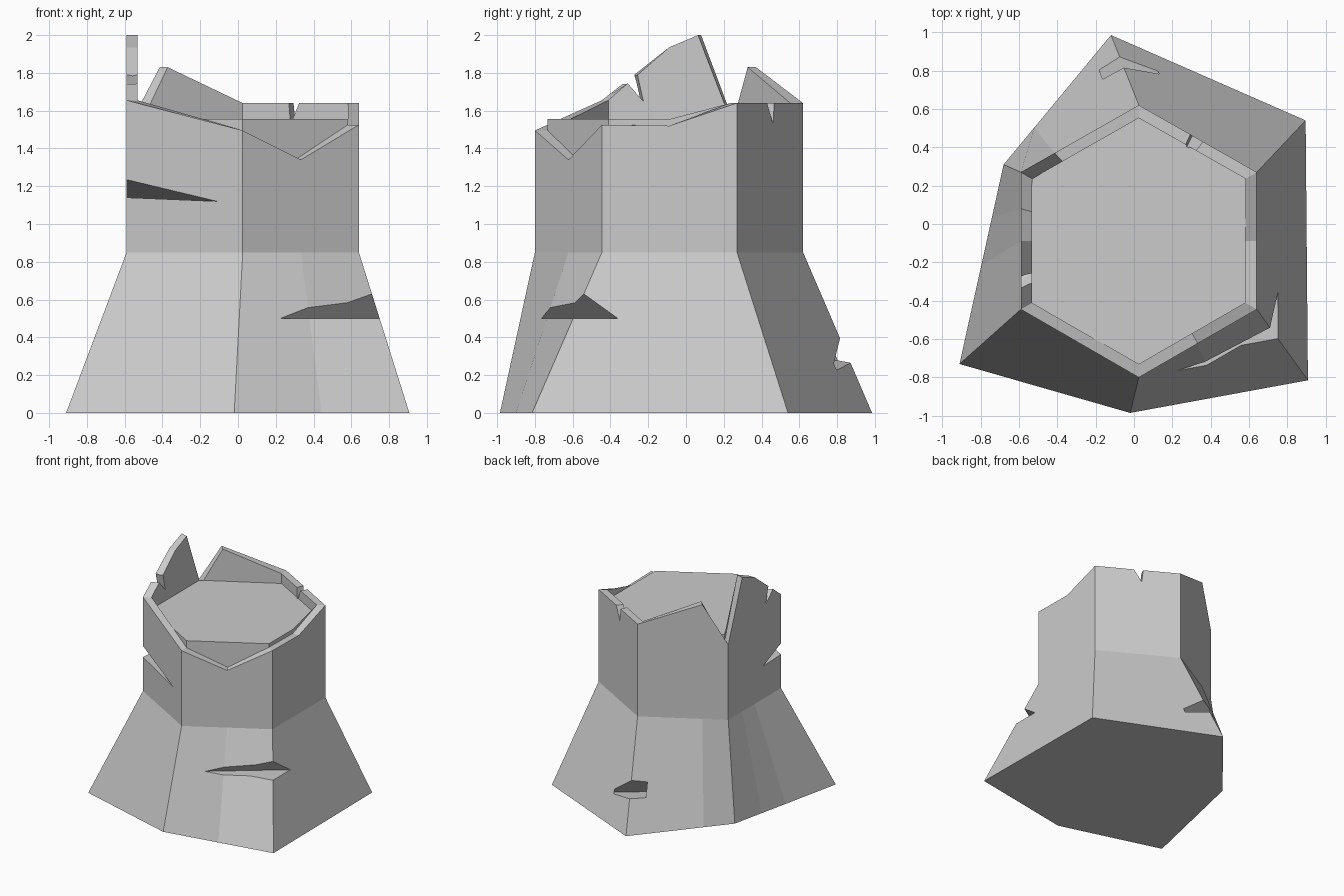
import bpy, bmesh
from mathutils import Vector

if "Cube" in bpy.data.objects:
    bpy.data.objects.remove(bpy.data.objects["Cube"])

CENTRE = Vector((0.025, -0.09))
INSET = 0.905           # inner rim relative to outer rim
SHOULDER, FLOOR = 0.85, 1.555

# Hexagonal trunk corners and the matching irregular root corners
TRUNK = [(0.025, -0.80), (0.64, -0.445), (0.64, 0.27), (0.025, 0.62), (-0.59, 0.27), (-0.59, -0.445)]
ROOT = [(-0.02, -0.985), (0.907, -0.815), (0.895, 0.54), (-0.12, 0.985), (-0.68, 0.31), (-0.91, -0.73)]
# Broken rim outline: side index, position along that side, height
RIM = [(0, 0, 1.495), (0, 0.5, 1.34), (1, 0, 1.525), (1, 0.5, 1.52), (2, 0, 1.64), (3, 0, 1.64),
       (3, 0.714, 1.83), (4, 0, 1.495), (4, 0.266, 2.0), (4, 0.503, 1.935), (5, 0, 1.655)]


def along(hexagon, side, s):
    return Vector(hexagon[side]).lerp(Vector(hexagon[(side + 1) % 6]), s)


def radial(x, y, k):
    return CENTRE + (Vector((x, y)) - CENTRE) * k


def make_object(name, bm):
    bmesh.ops.recalc_face_normals(bm, faces=bm.faces[:])
    mesh = bpy.data.meshes.new(name)
    bm.to_mesh(mesh)
    bm.free()
    obj = bpy.data.objects.new(name, mesh)
    bpy.context.collection.objects.link(obj)
    return obj


# Stump body: rings for root, shoulder, outer rim, inner rim and cut top
bm = bmesh.new()
rings = [[] for _ in range(5)]
for side, s, z in RIM:
    root, outer = along(ROOT, side, s), along(TRUNK, side, s)
    inner = radial(*outer, INSET)
    column = [(root, 0), (outer, SHOULDER), (outer, z), (inner, z), (inner, FLOOR)]
    for ring, (p, h) in zip(rings, column):
        ring.append(bm.verts.new((p.x, p.y, h)))
n = len(RIM)
for a, b in zip(rings, rings[1:]):
    for i in range(n):
        j = (i + 1) % n
        bm.faces.new((a[i], a[j], b[j], b[i]))
bm.faces.new(rings[0][::-1])
bm.faces.new(rings[-1])
stump = make_object("tree_stump", bm)


def cut(name, points):
    """Subtract the convex hull of the points from the stump."""
    hull = bmesh.new()
    for p in points:
        hull.verts.new(p)
    bmesh.ops.convex_hull(hull, input=hull.verts[:])
    cutter = make_object(name, hull)
    cutter.hide_render = True
    mod = stump.modifiers.new(name, 'BOOLEAN')
    mod.operation, mod.solver, mod.object = 'DIFFERENCE', 'EXACT', cutter
    bpy.context.view_layer.objects.active = stump
    bpy.ops.object.modifier_apply(modifier=name)
    bpy.data.objects.remove(cutter)


def axe_cut(name, tip_a, tip_b, top, bottom):
    """Wedge across a corner edge; opening is pushed out past the bark."""
    a, b = Vector(tip_a), Vector(tip_b)
    mid = (a + b) / 2
    cut(name, [a, b] + [mid + (Vector(p) - mid) * 1.4 for p in (top, bottom)])


def rim_notch(name, points):
    """Thin V split running radially through the rim."""
    cut(name, [(*radial(x, y, k), z) for x, y, z in points for k in (0.895, 1.1)])


# Axe cuts across three corners
axe_cut("left_cut", (-0.11, -0.722, 1.12), (-0.59, -0.2, 1.13), (-0.59, -0.445, 1.235), (-0.59, -0.445, 1.14))
axe_cut("right_cut", (0.107, -0.855, 0.5), (0.75, -0.36, 0.5), (0.709, -0.541, 0.63), (0.749, -0.597, 0.5))
axe_cut("back_cut", (0.17, 0.76, 0.215), (-0.37, 0.56, 0.29), (-0.053, 0.815, 0.395), (-0.075, 0.871, 0.265))

# Splits in the rim
rim_notch("left_split", [(-0.59, -0.24, 1.65), (-0.59, -0.375, 1.79), (-0.59, -0.29, 1.85)])
rim_notch("back_split", [(0.305, 0.461, 1.53), (0.285, 0.472, 1.75), (0.405, 0.404, 1.75)])
